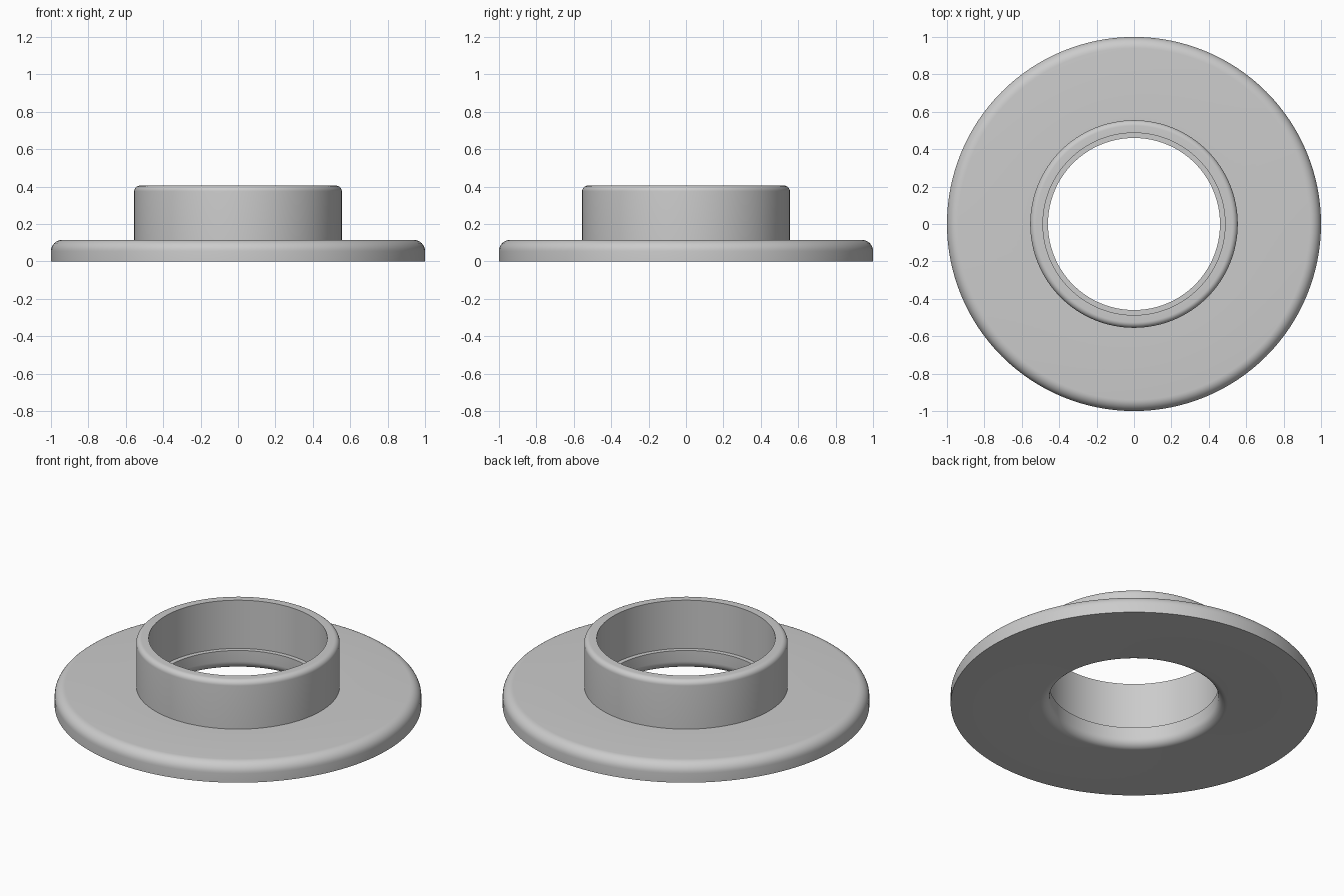
import bpy
import bmesh
from math import cos, sin, radians, pi

SEGMENTS = 128

cube = bpy.data.objects.get("Cube")
if cube:
    bpy.data.objects.remove(cube, do_unlink=True)

# Single plain grey
grey = bpy.data.materials.new("light_grey")
grey.use_nodes = True
colour = (0.6, 0.6, 0.6, 1)
grey.diffuse_color = colour
grey.node_tree.nodes["Principled BSDF"].inputs["Base Color"].default_value = colour


def fillet(r, z, radius, start, end, steps=8):
    """Arc of (radius, height) points around a centre, angles in degrees."""
    angles = [radians(start + (end - start) * i / steps) for i in range(steps + 1)]
    return [(r + radius * cos(a), z + radius * sin(a)) for a in angles]


def lathe(name, profile):
    """Revolve a closed profile around the z axis."""
    bm = bmesh.new()
    verts = [bm.verts.new((r, 0, z)) for r, z in profile]
    edges = [bm.edges.new((v, verts[(i + 1) % len(verts)])) for i, v in enumerate(verts)]
    bmesh.ops.spin(bm, geom=verts + edges, cent=(0, 0, 0), axis=(0, 0, 1),
                   angle=2 * pi, steps=SEGMENTS, use_merge=True)
    bmesh.ops.remove_doubles(bm, verts=bm.verts, dist=1e-5)
    bmesh.ops.recalc_face_normals(bm, faces=bm.faces)
    mesh = bpy.data.meshes.new(name)
    bm.to_mesh(mesh)
    bm.free()
    mesh.materials.append(grey)
    obj = bpy.data.objects.new(name, mesh)
    bpy.context.collection.objects.link(obj)
    bpy.ops.object.select_all(action="DESELECT")
    obj.select_set(True)
    bpy.context.view_layer.objects.active = obj
    bpy.ops.object.shade_smooth_by_angle(angle=radians(30))
    return obj


# Flange with rounded rim, raised collar, inner ledge and rounded lower bore
profile = [(1.0, 0.0)]
profile += fillet(0.94, 0.055, 0.06, 0, 90)      # flange rim
profile += [(0.555, 0.115)]                      # foot of collar
profile += fillet(0.525, 0.375, 0.03, 0, 90)     # collar lip
profile += [(0.487, 0.405), (0.487, 0.115)]      # collar bore
profile += [(0.46, 0.115)]                       # inner ledge
profile += fillet(0.51, 0.05, 0.05, 180, 270)    # flared lower bore
lathe("flanged_collar", profile)
